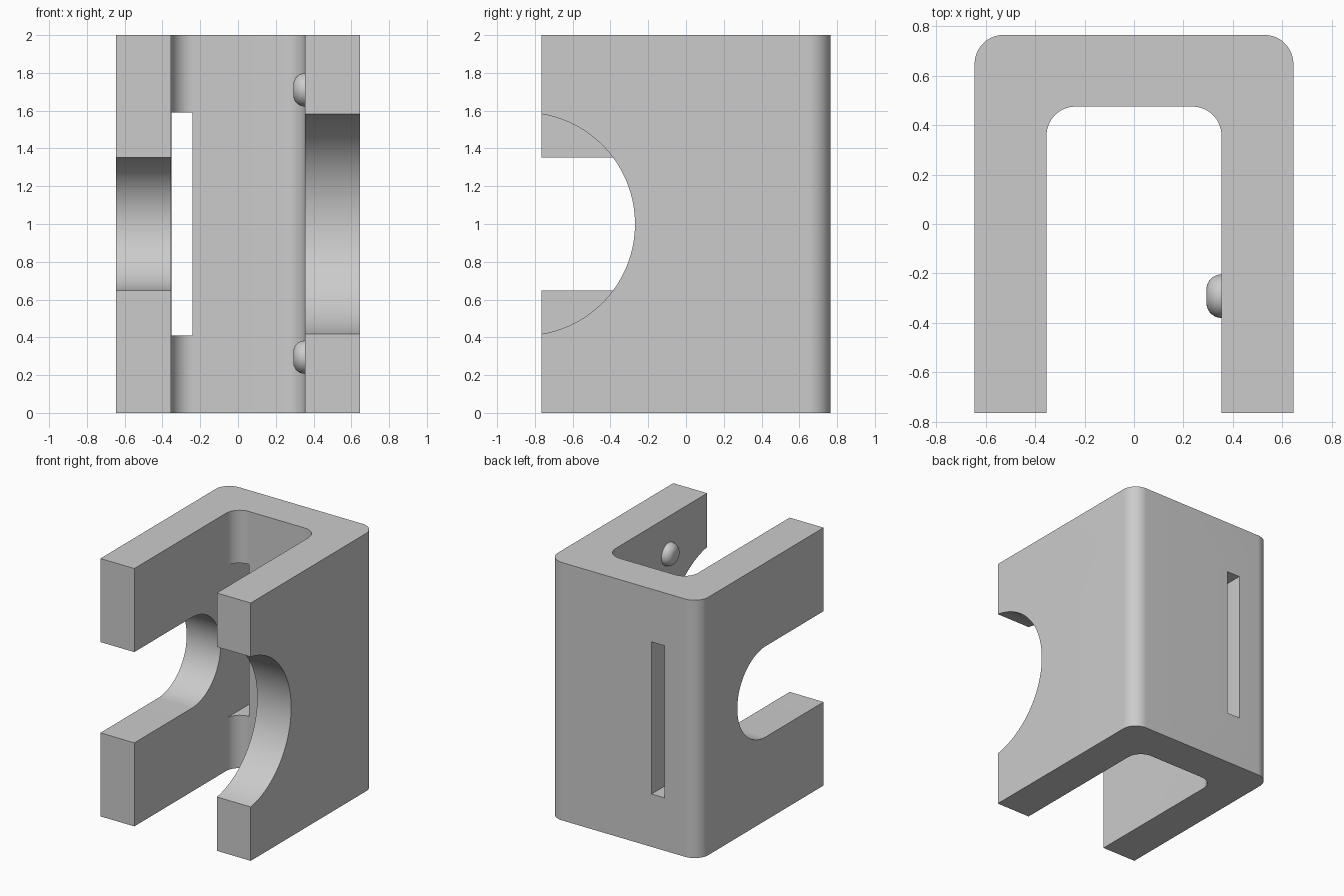
import bpy
import bmesh
import math
from mathutils import Vector

if "Cube" in bpy.data.objects:
    bpy.data.objects.remove(bpy.data.objects["Cube"], do_unlink=True)

grey = bpy.data.materials.new("plain grey")
grey.use_nodes = True
colour = (0.6, 0.6, 0.6, 1)
grey.diffuse_color = colour
grey.node_tree.nodes["Principled BSDF"].inputs["Base Color"].default_value = colour

HALF_X, HALF_Y, HEIGHT = 0.645, 0.765, 2.0
INNER_X, INNER_Y, MID_Z = 0.354, 0.475, 1.0


def arc(a, b, radius, start, end, steps=24):
    """Points along an arc about (a, b), angles in degrees."""
    angles = [math.radians(start + (end - start) * i / steps) for i in range(steps + 1)]
    return [(a + radius * math.cos(t), b + radius * math.sin(t)) for t in angles]


def prism(name, outline, place, direction):
    """Extrude a flat outline; place maps each 2D point into space."""
    bm = bmesh.new()
    face = bm.faces.new([bm.verts.new(place(*p)) for p in outline])
    grown = bmesh.ops.extrude_face_region(bm, geom=[face])
    verts = [v for v in grown["geom"] if isinstance(v, bmesh.types.BMVert)]
    bmesh.ops.translate(bm, verts=verts, vec=Vector(direction))
    return finish(name, bm)


def finish(name, bm):
    bmesh.ops.recalc_face_normals(bm, faces=bm.faces)
    mesh = bpy.data.meshes.new(name)
    bm.to_mesh(mesh)
    bm.free()
    mesh.materials.append(grey)
    obj = bpy.data.objects.new(name, mesh)
    bpy.context.collection.objects.link(obj)
    return obj


def activate(obj):
    bpy.ops.object.select_all(action="DESELECT")
    obj.select_set(True)
    bpy.context.view_layer.objects.active = obj


def cut(obj, cutter):
    cutter.hide_render = True
    mod = obj.modifiers.new("cut", "BOOLEAN")
    mod.operation = "DIFFERENCE"
    mod.solver = "EXACT"
    mod.object = cutter
    activate(obj)
    bpy.ops.object.modifier_apply(modifier=mod.name)
    bpy.data.objects.remove(cutter, do_unlink=True)


# U-shaped bracket, open at the front, rounded at the back corners
R = 0.117
outline = [(HALF_X, -HALF_Y)]
outline += arc(HALF_X - R, HALF_Y - R, R, 0, 90)
outline += arc(R - HALF_X, HALF_Y - R, R, 90, 180)
outline += [(-HALF_X, -HALF_Y), (-INNER_X, -HALF_Y)]
outline += arc(R - INNER_X, INNER_Y - R, R, 180, 90)
outline += arc(INNER_X - R, INNER_Y - R, R, 90, 0)
outline += [(INNER_X, -HALF_Y)]
bracket = prism("bracket", outline, lambda x, y: (x, y, 0), (0, 0, HEIGHT))

# Circular bite in the left wall
bite = arc(-0.86, MID_Z, 0.59, 0, 360, 128)[:-1]
cut(bracket, prism("bite_cutter", bite, lambda y, z: (0.1, y, z), (0.8, 0, 0)))

# Deep round-ended notch in the right wall
notch = [(-1, MID_Z - 0.352)] + arc(-0.06, MID_Z, 0.352, -90, 90, 64) + [(-1, MID_Z + 0.352)]
cut(bracket, prism("notch_cutter", notch, lambda y, z: (-0.1, y, z), (-0.8, 0, 0)))

# Upright slot through the back wall, beside the right wall
slot = [(-0.353, 0.2), (-0.24, 0.2), (-0.24, 0.9), (-0.353, 0.9)]
cut(bracket, prism("slot_cutter", slot, lambda x, y: (x, y, 0.41), (0, 0, 1.18)))

# Two rounded bumps inside the left wall
bumps = []
for label, z in (("lower", 0.295), ("upper", 1.71)):
    bm = bmesh.new()
    profile = [(0, 0.062)] + arc(0.027, 0, 0.061, 90, 0, 12)
    profile[0] = (0, profile[1][1])
    verts = [bm.verts.new((r, 0, h)) for r, h in profile]
    edges = [bm.edges.new(pair) for pair in zip(verts, verts[1:])]
    bmesh.ops.spin(bm, geom=verts + edges, cent=(0, 0, 0), axis=(0, 0, 1),
                   angle=math.tau, steps=48)
    bmesh.ops.remove_doubles(bm, verts=bm.verts, dist=0.0001)
    bump = finish(label + "_bump", bm)
    bump.rotation_euler.y = -math.pi / 2
    bump.location = (INNER_X, -0.292, z)
    bumps.append(bump)

for obj in [bracket] + bumps:
    activate(obj)
    bpy.ops.object.shade_smooth_by_angle()
